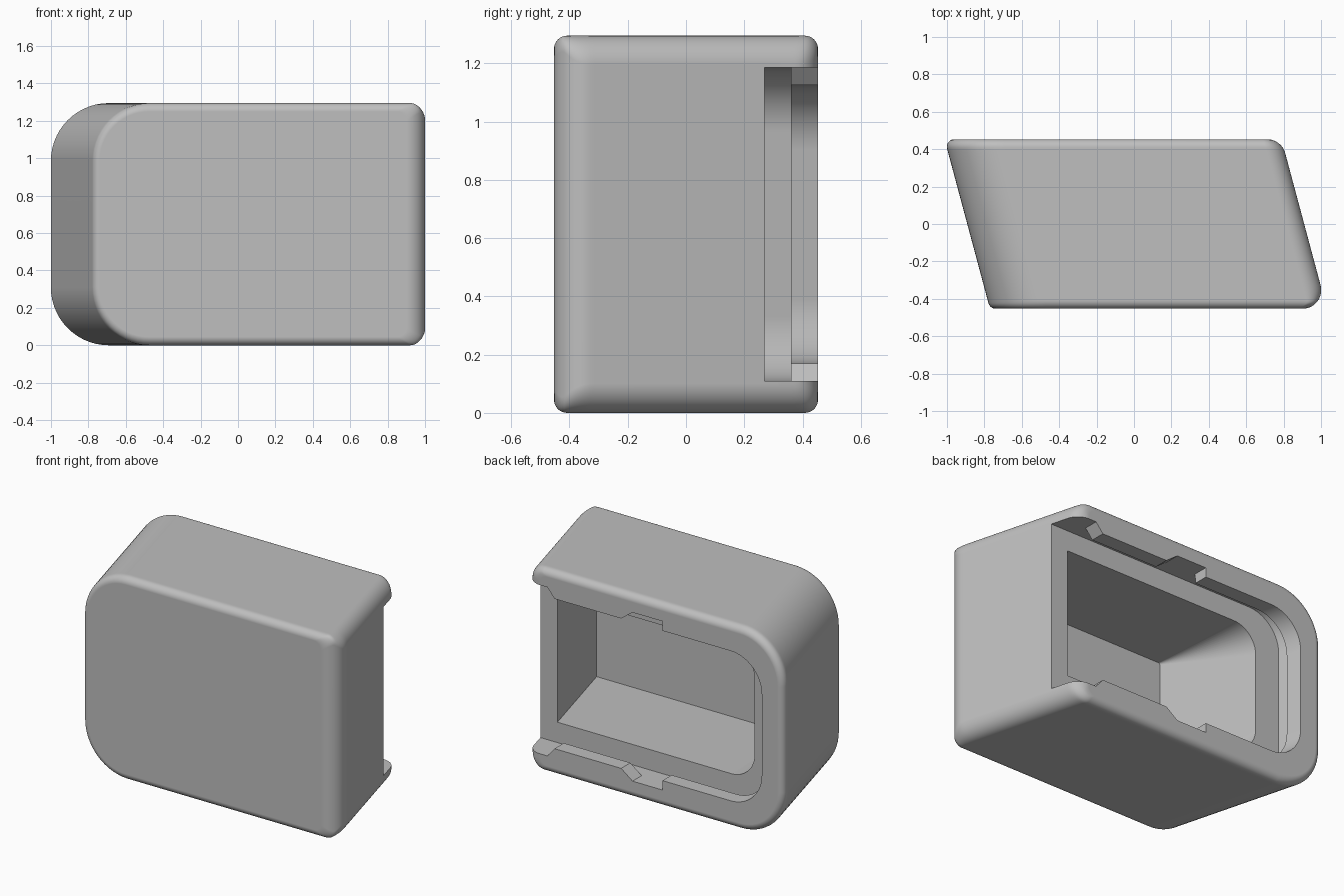
import bpy, bmesh, math

if "Cube" in bpy.data.objects:
    bpy.data.objects.remove(bpy.data.objects["Cube"])

K = math.tan(math.radians(15))     # sideways slant of the case along y
SEC = 1 / math.cos(math.radians(15))
SIN = math.sin(math.radians(15))
Y, H = 0.453, 1.295                # half depth and height

grey = bpy.data.materials.new("plain_grey")
grey.use_nodes = True
colour = (0.52, 0.52, 0.52, 1)
grey.diffuse_color = colour
grey.node_tree.nodes["Principled BSDF"].inputs["Base Color"].default_value = colour


def outline(x0, x1, z0, z1, rl, rr, n=14):
    """Rounded rectangle in x and z; rl and rr are the end radii."""
    pts = []
    corners = [(x1 - rr, z0 + rr, rr, 270), (x1 - rr, z1 - rr, rr, 0),
               (x0 + rl, z1 - rl, rl, 90), (x0 + rl, z0 + rl, rl, 180)]
    for cx, cz, r, start in corners:
        for i in range(n + 1):
            a = math.radians(start + 90 * i / n)
            pts.append((cx + r * math.cos(a), cz + r * math.sin(a)))
    return pts


def loft(name, layers):
    """Skin a list of (y, outline) layers into a closed solid."""
    bm = bmesh.new()
    rings = [[bm.verts.new((x, y, z)) for x, z in pts] for y, pts in layers]
    for a, b in zip(rings, rings[1:]):
        for i in range(len(a)):
            j = (i + 1) % len(a)
            bm.faces.new((a[i], a[j], b[j], b[i]))
    bm.faces.new(rings[0])
    bm.faces.new(rings[-1])
    bmesh.ops.recalc_face_normals(bm, faces=bm.faces)
    me = bpy.data.meshes.new(name)
    bm.to_mesh(me)
    bm.free()
    me.materials.append(grey)
    ob = bpy.data.objects.new(name, me)
    bpy.context.collection.objects.link(ob)
    return ob


def side_x(y, s, c, r):
    """Slanted side (s = 1 right, -1 left) with rounded front and back edges."""
    for cap in (-1, 1):
        cy = cap * (Y - r)
        if cap * (y - cy - s * r * SIN) > 0:
            return s * (c - r * SEC) - K * cy + s * math.sqrt(max(r * r - (y - cy) ** 2, 0))
    return s * c - K * y


# Case body: slanted block with rounded edges
steps = [0.14 * (i / 16) ** 2 for i in range(17)]
ys = [-Y + t for t in steps] + [Y - t for t in reversed(steps)]
body_layers = []
for y in ys:
    r = 0.045
    t = min(Y - abs(y), r)
    d = r - math.sqrt(max(r * r - (r - t) ** 2, 0))
    x1 = side_x(y, 1, 0.91, 0.1)
    inset = 0.91 - K * y - x1
    body_layers.append((y, outline(side_x(y, -1, 0.8915, 0.04), x1, d, H - d,
                                   0.31 - d, max(0.1 - inset, 0.05))))
body = loft("case_body", body_layers)


def slanted_cutter(name, y0, y1, x0, x1, z0, r0, r1):
    """Slanted cutter; the left radius goes from r0 to r1."""
    return loft(name, [(y, outline(x0 - K * y, x1 - K * y, z0, H - z0, r, 0.001))
                       for y, r in ((y0, r0), (y1, r1))])


def notch_cutter(name, x0, x0_top, x1, x1_top):
    """Ramped gap through both lips."""
    pts = [(x0, 0.11), (x1, 0.11), (x1_top, 0.17), (x1_top, H - 0.17),
           (x1, H - 0.11), (x0, H - 0.11), (x0_top, H - 0.17), (x0_top, 0.17)]
    return loft(name, [(0.35, pts), (0.7, pts)])


# Inner cavity, lid channel, lip opening and the gaps in the lips
cutters = [
    slanted_cutter("cavity_cutter", -0.37, 0.3, -0.6, 0.79, 0.24, 0.01, 0.17),
    slanted_cutter("channel_cutter", 0.27, 0.36, -0.77, 1.4, 0.11, 0.22, 0.22),
    slanted_cutter("lip_cutter", 0.35, 0.7, -0.73, 1.5, 0.17, 0.22, 0.22),
    notch_cutter("middle_notch_cutter", -0.15, -0.151, 0.06, 0.14),
    notch_cutter("end_notch_cutter", 0.66, 0.61, 1.2, 1.201),
]

bpy.ops.object.select_all(action='DESELECT')
bpy.context.view_layer.objects.active = body
body.select_set(True)
for cutter in cutters:
    mod = body.modifiers.new(cutter.name, 'BOOLEAN')
    mod.operation = 'DIFFERENCE'
    mod.solver = 'EXACT'
    mod.object = cutter
    bpy.ops.object.modifier_apply(modifier=mod.name)
    bpy.data.objects.remove(cutter)

# Smooth fillets, crisp cut edges
bpy.ops.object.shade_smooth_by_angle(angle=math.radians(32))
weighted = body.modifiers.new("weighted_normals", 'WEIGHTED_NORMAL')
weighted.keep_sharp = True
